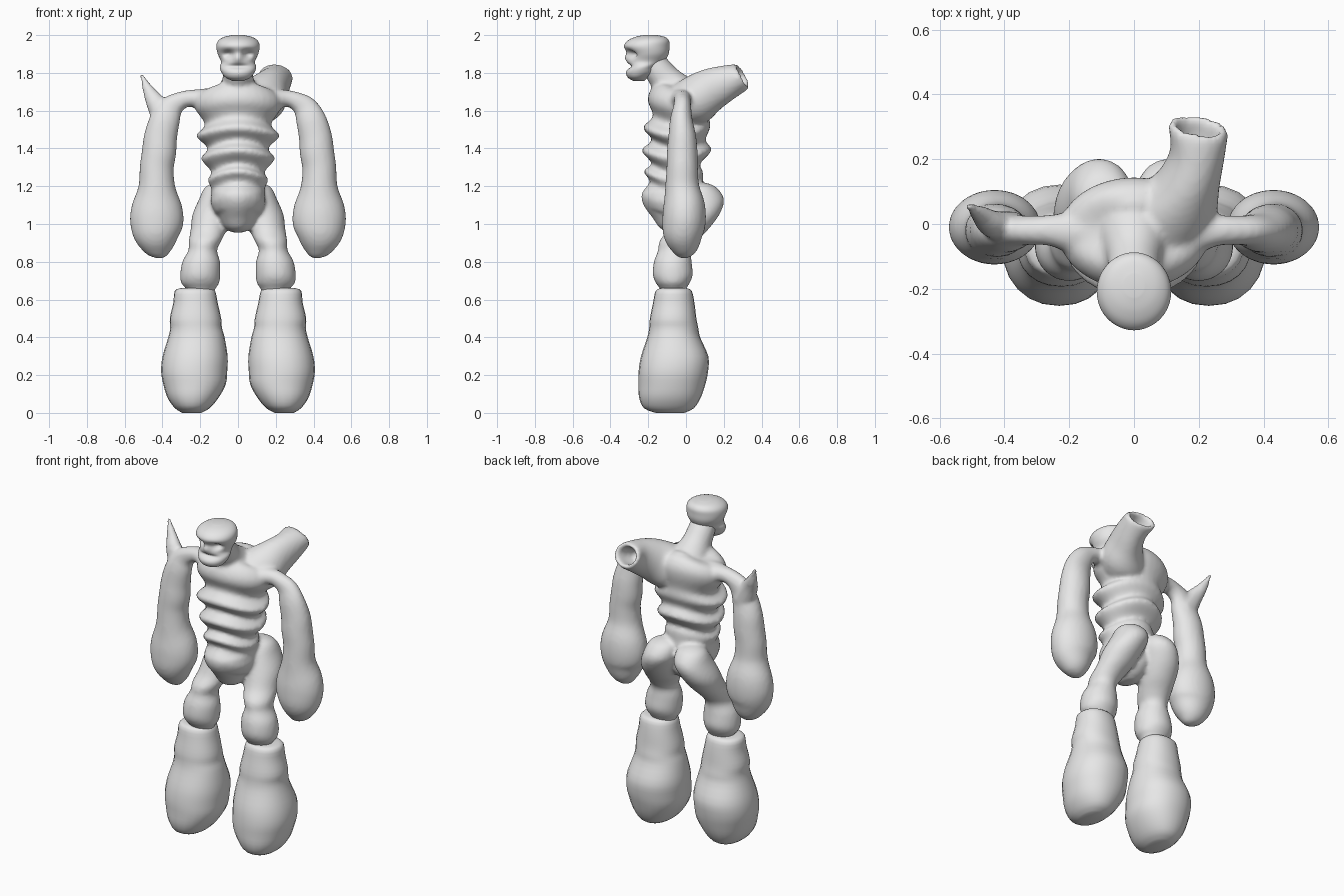
import bpy, bmesh, math
from mathutils import Vector

grey = bpy.data.materials.new("plain grey")
grey.diffuse_color = (0.8, 0.8, 0.8, 1)


def smooth_path(pts, n):
    """Catmull-Rom resampling of (x, y, z, radius_a, radius_b) stations."""
    out = []
    for i in range(len(pts) - 1):
        p0, p1, p2, p3 = (pts[max(i - 1, 0)], pts[i], pts[i + 1],
                          pts[min(i + 2, len(pts) - 1)])
        for k in range(n):
            t = k / n
            out.append([0.5 * (2 * b + (c - a) * t + (2 * a - 5 * b + 4 * c - d) * t * t
                               + (3 * b - a - 3 * c + d) * t ** 3)
                        for a, b, c, d in zip(p0, p1, p2, p3)])
    out.append(list(pts[-1]))
    return out


def loft(bm, pts, side=1, axis=None, ref=(0, 1, 0), seg=32, n=4, sag=0.0, power=1.0):
    """Closed elliptical tube; axis fixes the ring direction, sag lowers its flanks."""
    path = smooth_path(pts, n)
    pos = [Vector((p[0] * side, p[1], p[2])) for p in path]
    rings = []
    for i, p in enumerate(path):
        t = Vector(axis) if axis else pos[min(i + 1, len(pos) - 1)] - pos[max(i - 1, 0)]
        t.normalize()
        b = Vector(ref) - t * Vector(ref).dot(t)
        b.normalize()
        a = b.cross(t)
        ring = []
        for k in range(seg):
            c, s = math.cos(math.tau * k / seg), math.sin(math.tau * k / seg)
            u = math.copysign(abs(c) ** power, c)
            v = math.copysign(abs(s) ** power, s)
            co = pos[i] + a * u * max(p[3], 0.002) + b * v * max(p[4], 0.002)
            co.z -= sag * c * c
            ring.append(bm.verts.new(co))
        rings.append(ring)
    for r, q in zip(rings, rings[1:]):
        for k in range(seg):
            j = (k + 1) % seg
            bm.faces.new((r[k], r[j], q[j], q[k]))
    for ring, centre in ((rings[0], pos[0]), (rings[-1], pos[-1])):
        tip = bm.verts.new(centre - Vector((0, 0, sag * 0.5)))
        for k in range(seg):
            bm.faces.new((ring[k], ring[(k + 1) % seg], tip))


def finish(bm, name):
    bmesh.ops.recalc_face_normals(bm, faces=bm.faces)
    mesh = bpy.data.meshes.new(name)
    bm.to_mesh(mesh)
    bm.free()
    for f in mesh.polygons:
        f.use_smooth = True
    mesh.materials.append(grey)
    ob = bpy.data.objects.new(name, mesh)
    bpy.context.collection.objects.link(ob)
    return ob


UP = (0, 0, 1)
body = bmesh.new()

# Ribbed torso, from collar down to waist
loft(body, [(0, -.07, 1.10, .12, .15), (0, -.07, 1.16, .145, .165),
            (0, -.05, 1.225, .14, .142), (0, -.068, 1.28, .16, .157),
            (0, -.053, 1.32, .14, .128), (0, -.05, 1.39, .195, .185),
            (0, -.038, 1.445, .16, .142), (0, -.05, 1.51, .22, .178),
            (0, -.025, 1.57, .175, .15), (0, -.03, 1.65, .225, .172),
            (0, -.025, 1.705, .23, .165), (0, -.02, 1.75, .19, .13),
            (0, -.02, 1.77, .09, .08)], axis=UP, sag=.045, n=5)

# Pelvis pouch
loft(body, [(0, -.05, .955, .03, .04), (0, -.05, .98, .07, .09),
            (0, -.045, 1.03, .10, .13), (0, -.065, 1.10, .125, .16),
            (0, -.07, 1.16, .14, .165), (0, -.06, 1.20, .12, .13)], axis=UP)

# Neck leaning forward
loft(body, [(0, -.03, 1.68, .12, .11), (0, -.10, 1.755, .085, .085),
            (0, -.15, 1.82, .078, .075), (0, -.19, 1.89, .07, .06)])

# Hollow flared tube rising from the back of one shoulder
loft(body, [(.06, -.08, 1.60, .11, .10), (.11, .04, 1.65, .14, .13),
            (.165, .13, 1.71, .10, .115), (.195, .215, 1.75, .085, .095),
            (.198, .295, 1.78, .092, .073), (.198, .297, 1.781, .068, .053),
            (.19, .24, 1.755, .055, .045), (.18, .19, 1.735, .045, .035)],
     axis=(.15, .87, .45), ref=UP)

# Spike on the other shoulder
loft(body, [(-.38, -.01, 1.54, .07, .05), (-.435, .0, 1.64, .052, .042),
            (-.475, .03, 1.71, .031, .027), (-.515, .058, 1.80, .006, .006)], seg=16)

arm = [(.14, -.03, 1.66, .06, .08), (.25, -.02, 1.665, .045, .05),
       (.305, -.02, 1.652, .048, .045), (.355, -.02, 1.615, .066, .048),
       (.387, -.025, 1.55, .08, .06), (.41, -.02, 1.46, .088, .074),
       (.418, -.02, 1.38, .091, .081), (.43, -.02, 1.30, .09, .083),
       (.43, -.02, 1.20, .097, .09), (.43, -.01, 1.10, .132, .11),
       (.43, -.01, 1.02, .142, .115), (.432, -.015, .95, .127, .107),
       (.425, -.01, .88, .09, .08), (.42, -.01, .835, .05, .045),
       (.42, -.01, .818, .015, .015)]
thigh = [(.09, .07, 1.22, .03, .03), (.095, .08, 1.195, .08, .08),
         (.105, .08, 1.13, .102, .122), (.135, .055, 1.05, .106, .122),
         (.155, .01, .97, .096, .107), (.175, -.04, .91, .086, .10),
         (.187, -.06, .86, .076, .088), (.195, -.07, .80, .10, .10),
         (.20, -.07, .73, .106, .106), (.20, -.07, .685, .10, .088),
         (.197, -.068, .655, .076, .068), (.20, -.068, .60, .06, .05)]
lower_leg = [(.225, -.065, .66, .08, .07), (.228, -.065, .645, .107, .096),
             (.225, -.065, .58, .118, .11), (.225, -.068, .50, .136, .123),
             (.222, -.065, .45, .137, .13), (.22, -.065, .40, .149, .14),
             (.227, -.06, .30, .172, .178), (.232, -.067, .22, .175, .184),
             (.23, -.075, .15, .165, .177), (.238, -.085, .08, .135, .163),
             (.242, -.09, .025, .092, .132), (.245, -.085, 0, .05, .075)]

# Arms with bulbous forearms, and hips running down to the knees
for side in (-1, 1):
    loft(body, arm, side)
    loft(body, thigh, side, axis=UP)

# Fuse the overlapping volumes into one soft skin
skin = finish(body, "body")
fuse = skin.modifiers.new("fuse", 'REMESH')
fuse.mode = 'VOXEL'
fuse.voxel_size = .012
fuse.use_smooth_shade = True
soften = skin.modifiers.new("soften", 'SMOOTH')
soften.factor = .5
soften.iterations = 4

# Heavy lower legs
for side, label in ((-1, "right"), (1, "left")):
    bm = bmesh.new()
    loft(bm, lower_leg, side, axis=UP, seg=24, n=3, power=.92)
    finish(bm, label + "_lower_leg")

# Head with sunken eyes, mouth groove and snub nose
bm = bmesh.new()
loft(bm, [(0, -.25, 1.758, .03, .03), (0, -.255, 1.775, .065, .052),
          (0, -.243, 1.80, .086, .075), (0, -.232, 1.83, .096, .075),
          (0, -.21, 1.86, .09, .095), (0, -.20, 1.90, .107, .108),
          (0, -.208, 1.94, .115, .12), (0, -.20, 1.97, .105, .11),
          (0, -.19, 1.99, .075, .08), (0, -.19, 2.0, .03, .035)],
     axis=UP, seg=48, n=5)
for v in bm.verts:
    if v.co.y < -.2:
        x, z = v.co.x, v.co.z
        eye = math.exp(-((abs(x) - .052) / .026) ** 2 - ((z - 1.9) / .02) ** 2)
        nose = math.exp(-(x / .022) ** 2 - ((z - 1.88) / .025) ** 2)
        mouth = math.exp(-(x / .06) ** 2 - ((z - 1.835) / .012) ** 2)
        v.co.y += .035 * eye - .018 * nose + .018 * mouth
finish(bm, "head")
